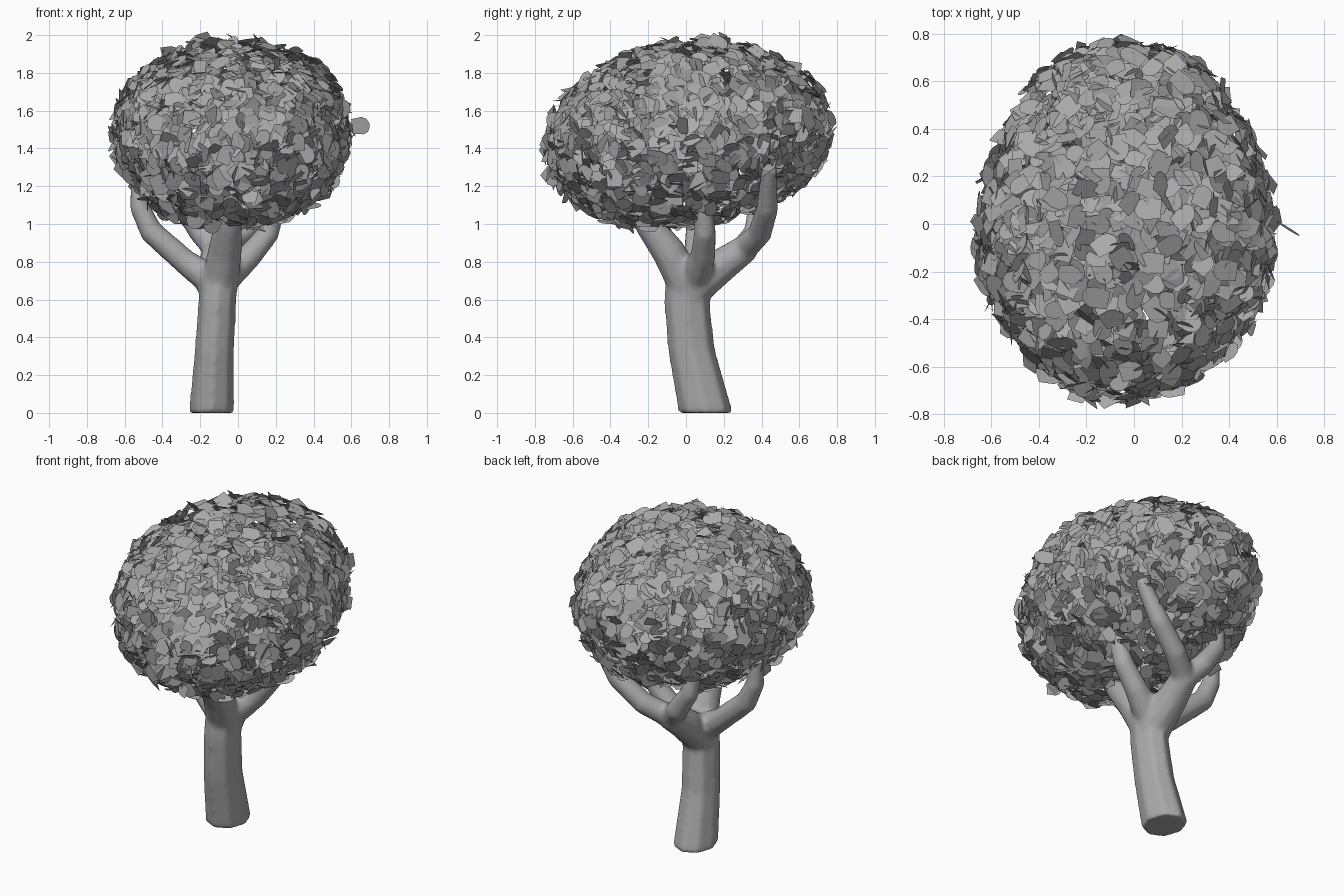
import bpy, bmesh, math, random
from mathutils import Vector, Matrix

if "Cube" in bpy.data.objects:
    bpy.data.objects.remove(bpy.data.objects["Cube"])

random.seed(7)
grey = bpy.data.materials.new("mid_grey")
grey.diffuse_color = (0.4, 0.4, 0.4, 1)
grey.use_nodes = True
grey.node_tree.nodes["Principled BSDF"].inputs["Base Color"].default_value = grey.diffuse_color


def make_object(name, bm):
    mesh = bpy.data.meshes.new(name)
    bm.to_mesh(mesh)
    bm.free()
    mesh.materials.append(grey)
    obj = bpy.data.objects.new(name, mesh)
    bpy.context.collection.objects.link(obj)
    return obj


def tube(bm, points, sides=10, level=False):
    """Closed tapering tube through (x, y, z, radius) points."""
    pos = [Vector(p[:3]) for p in points]
    rings = []
    for i, p in enumerate(points):
        d = pos[min(i + 1, len(pos) - 1)] - pos[max(i - 1, 0)]
        d = Vector((0, 0, 1)) if level else d.normalized()
        u = Vector((0, 1, 0)).cross(d)
        if u.length < 0.3:
            u = Vector((1, 0, 0)).cross(d)
        u.normalize()
        v = d.cross(u)
        stretch = 1.2 if level else 1.0
        ring = []
        for k in range(sides):
            a = 2 * math.pi * k / sides
            ring.append(bm.verts.new(pos[i] + p[3] * (u * math.cos(a) + v * math.sin(a) * stretch)))
        rings.append(ring)
    for r0, r1 in zip(rings, rings[1:]):
        for k in range(sides):
            j = (k + 1) % sides
            bm.faces.new((r0[k], r0[j], r1[j], r1[k]))
    bm.faces.new(rings[0][::-1])
    bm.faces.new(rings[-1])


# Trunk and branches, fused into one smooth body
bm = bmesh.new()
tube(bm, [(-0.14, 0.105, 0.0, 0.122), (-0.125, 0.03, 0.33, 0.106),
          (-0.11, 0.005, 0.58, 0.102), (-0.10, 0.015, 0.76, 0.105)], sides=8, level=True)
branches = [
    # front
    [(-0.10, 0.01, 0.66, 0.10), (-0.07, -0.09, 0.85, 0.092), (-0.05, -0.20, 1.0, 0.075), (-0.03, -0.32, 1.2, 0.05)],
    # right
    [(-0.09, 0.04, 0.70, 0.09), (0.06, 0.09, 0.83, 0.068), (0.16, 0.10, 0.95, 0.06), (0.23, 0.09, 1.2, 0.045)],
    # left
    [(-0.11, 0.02, 0.68, 0.09), (-0.28, 0.05, 0.80, 0.068), (-0.46, 0.06, 0.96, 0.064),
     (-0.52, 0.06, 1.09, 0.055), (-0.53, 0.06, 1.25, 0.04)],
    # back, then its two forks
    [(-0.11, 0.03, 0.66, 0.11), (-0.12, 0.20, 0.79, 0.092), (-0.11, 0.33, 0.88, 0.075)],
    [(-0.12, 0.30, 0.86, 0.07), (0.02, 0.39, 0.95, 0.065), (0.17, 0.43, 1.08, 0.06), (0.32, 0.44, 1.30, 0.042)],
    [(-0.11, 0.30, 0.86, 0.07), (-0.20, 0.37, 0.96, 0.065), (-0.29, 0.38, 1.09, 0.055), (-0.32, 0.36, 1.25, 0.04)],
]
for b in branches:
    tube(bm, b)
bmesh.ops.recalc_face_normals(bm, faces=bm.faces)
trunk = make_object("trunk_and_branches", bm)
fuse = trunk.modifiers.new("fuse", 'REMESH')
fuse.mode = 'VOXEL'
fuse.voxel_size = 0.014
fuse.use_smooth_shade = True
soften = trunk.modifiers.new("soften", 'SMOOTH')
soften.factor = 0.5
soften.iterations = 8


# Leaf outline: square stem end, rounded tip
LEAF = [(-0.5, -0.36), (0.1, -0.42), (0.36, -0.32), (0.5, -0.1),
        (0.5, 0.1), (0.36, 0.32), (0.1, 0.42), (-0.5, 0.36)]


def leaf(bm, centre, normal, size, wobble=0.36):
    rot = normal.to_track_quat('Z', 'Y').to_matrix()
    rot = rot @ Matrix.Rotation(random.uniform(0, 2 * math.pi), 3, 'Z')
    rot = rot @ Matrix.Rotation(random.gauss(0, wobble), 3, 'X') @ Matrix.Rotation(random.gauss(0, wobble), 3, 'Y')
    bm.faces.new([bm.verts.new(centre + rot @ Vector((x * size, y * size, 0))) for x, y in LEAF])


# Crown: leaves scattered over the outside of overlapping leaning puffs
LEAN = 0.10
PUFFS = [  # centre, radii
    ((-0.035, -0.02, 1.475), (0.61, 0.715, 0.485)),
    ((-0.27, -0.10, 1.50), (0.37, 0.42, 0.38)),
    ((-0.04, 0.43, 1.445), (0.44, 0.325, 0.35)),
    ((0.21, -0.08, 1.51), (0.36, 0.43, 0.40)),
]


def inside(p, puff):
    c, r = puff
    return sum(((p[i] - c[i]) / r[i]) ** 2 for i in range(3)) < 0.92


bm = bmesh.new()
for puff in PUFFS:
    c, r = Vector(puff[0]), Vector(puff[1])
    mean = ((r.x * r.y) ** 1.6 + (r.x * r.z) ** 1.6 + (r.y * r.z) ** 1.6) / 3
    count = int(400 * 4 * math.pi * mean ** (1 / 1.6))
    for i in range(count):
        z = 1 - 2 * (i + 0.5) / count
        a = i * 2.39996 + random.uniform(-0.15, 0.15)
        s = math.sqrt(1 - z * z)
        d = Vector((s * math.cos(a), s * math.sin(a), z))
        p = c + Vector((d.x * r.x, d.y * r.y, d.z * r.z))
        if any(inside(p, q) for q in PUFFS if q is not puff):
            continue
        n = Vector((d.x / r.x, d.y / r.y, d.z / r.z)).normalized()
        p += n * random.uniform(-0.035, 0.02)
        p.z += LEAN * p.y
        leaf(bm, p, n, random.uniform(0.085, 0.115))
# one stray leaf on the right
leaf(bm, Vector((0.65, -0.02, 1.52)), Vector((0.5, 0.8, 0.1)), 0.11, 0.0)
make_object("leaves", bm)
